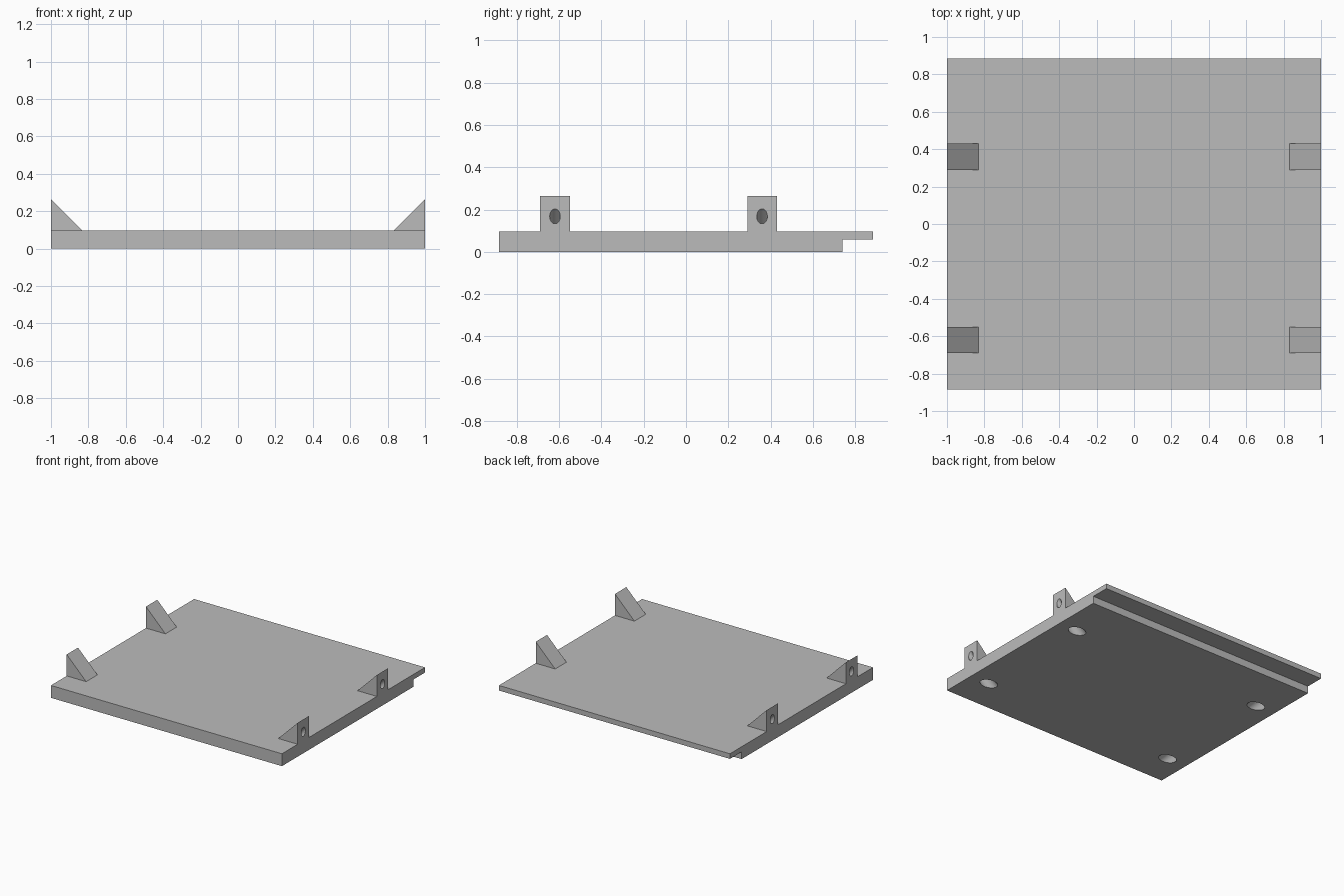
import bpy, bmesh, math
from mathutils import Matrix, Vector

cube = bpy.data.objects.get("Cube")
if cube:
    bpy.data.objects.remove(cube, do_unlink=True)

TOP = 0.097          # plate thickness
BACK = 0.885         # half depth of the plate
PEAK = 0.265         # top of the lugs
FOOT = 1 - (PEAK - TOP)
LUG_Y = (-0.62, 0.36)
LUG_HALF = 0.07

gray = bpy.data.materials.new("plain gray")
gray.use_nodes = True
color = (0.5, 0.5, 0.5, 1)
gray.diffuse_color = color
gray.node_tree.nodes["Principled BSDF"].inputs["Base Color"].default_value = color


def make_object(name, bm):
    bmesh.ops.recalc_face_normals(bm, faces=bm.faces)
    mesh = bpy.data.meshes.new(name)
    bm.to_mesh(mesh)
    bm.free()
    mesh.materials.append(gray)
    obj = bpy.data.objects.new(name, mesh)
    bpy.context.collection.objects.link(obj)
    return obj


def extrude_profile(bm, points, offset):
    face = bm.faces.new([bm.verts.new(p) for p in points])
    result = bmesh.ops.extrude_face_region(bm, geom=[face])
    verts = [v for v in result["geom"] if isinstance(v, bmesh.types.BMVert)]
    bmesh.ops.translate(bm, verts=verts, vec=offset)


def combine(target, tool, operation):
    mod = target.modifiers.new(operation.title(), "BOOLEAN")
    mod.operation = operation
    mod.solver = "EXACT"
    mod.object = tool
    bpy.context.view_layer.objects.active = target
    bpy.ops.object.modifier_apply(modifier=mod.name)
    bpy.data.objects.remove(tool, do_unlink=True)


# Base plate with a thin lip along the back edge
bm = bmesh.new()
outline = [(-BACK, 0), (0.74, 0), (0.74, 0.057), (BACK, 0.057), (BACK, TOP), (-BACK, TOP)]
extrude_profile(bm, [(-1, y, z) for y, z in outline], (2, 0, 0))
plate = make_object("mounting_plate", bm)

# Four triangular lugs, rooted inside the plate
bm = bmesh.new()
for side in (-1, 1):
    for y in LUG_Y:
        wedge = [(FOOT, 0.07), (1, 0.07), (1, PEAK), (FOOT, TOP)]
        extrude_profile(bm, [(side * x, y - LUG_HALF, z) for x, z in wedge],
                        (0, 2 * LUG_HALF, 0))
combine(plate, make_object("lugs", bm), "UNION")

# Slanted stepped screw bores, wide underneath and narrow at the lug
bm = bmesh.new()
STEPS = [(-0.1, 0.05), (0.13, 0.05), (0.13, 0.025), (0.4, 0.025)]
for side in (-1, 1):
    for y in LUG_Y:
        place = (Matrix.Translation((side * FOOT, y, 0))
                 @ Matrix.Rotation(side * math.pi / 4, 4, "Y"))
        rings = []
        for dist, radius in STEPS:
            ring = bmesh.ops.create_circle(bm, segments=32, radius=radius)["verts"]
            for v in ring:
                v.co = place @ (v.co + Vector((0, 0, dist)))
            rings.append(ring)
        for low, high in zip(rings, rings[1:]):
            for i in range(32):
                j = (i + 1) % 32
                bm.faces.new((low[i], low[j], high[j], high[i]))
        bm.faces.new(rings[0])
        bm.faces.new(rings[-1])
combine(plate, make_object("screw_bores", bm), "DIFFERENCE")

# Smooth bore walls, crisp flat faces
bpy.ops.object.select_all(action="DESELECT")
plate.select_set(True)
bpy.context.view_layer.objects.active = plate
bpy.ops.object.shade_smooth_by_angle(angle=math.radians(30))
